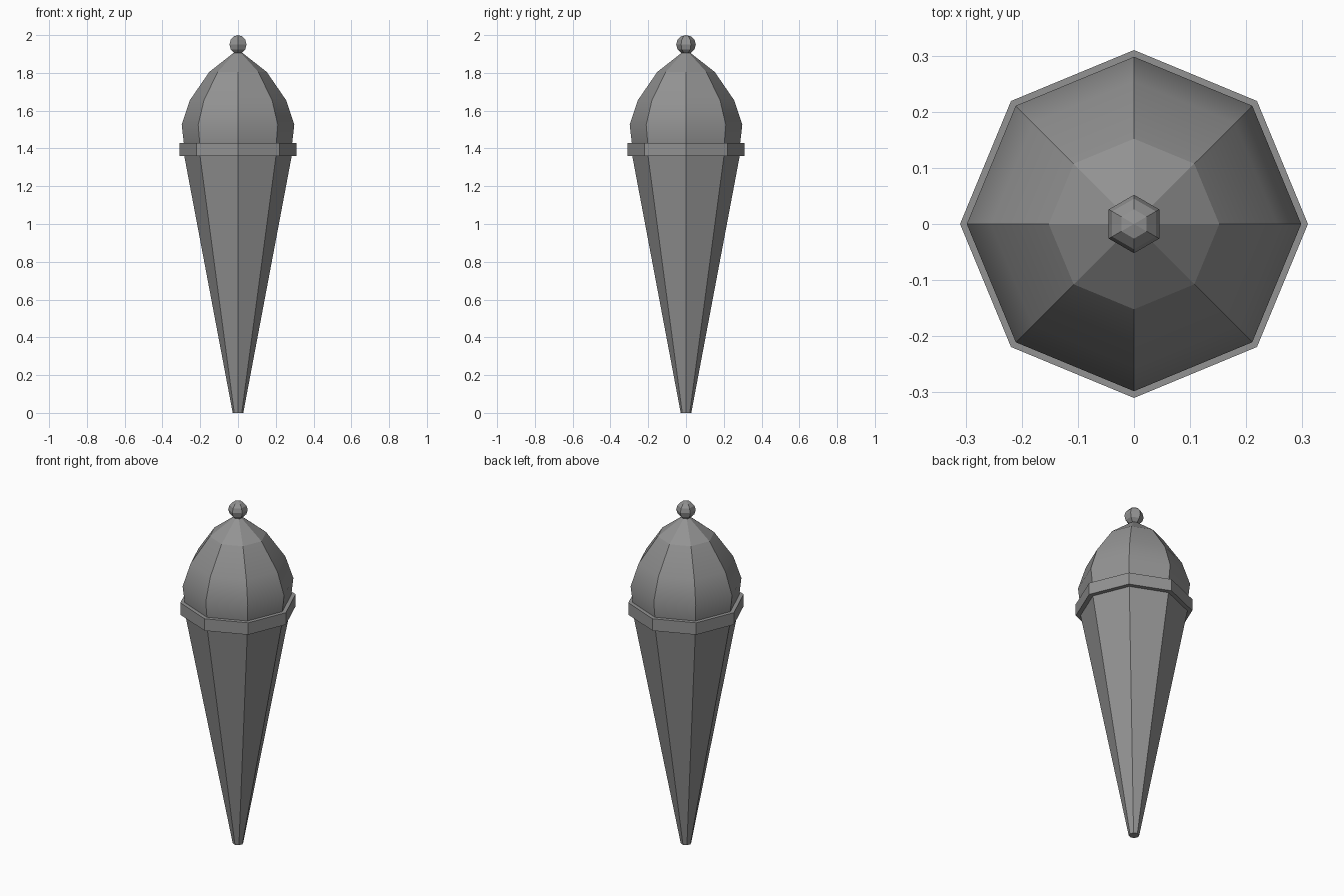
import bpy, bmesh
from math import sin, cos, pi

if "Cube" in bpy.data.objects:
    bpy.data.objects.remove(bpy.data.objects["Cube"])

# one dark grey for every part
grey = bpy.data.materials.new("dark_grey")
grey.diffuse_color = (0.29, 0.29, 0.29, 1)
grey.use_nodes = True
grey.node_tree.nodes["Principled BSDF"].inputs["Base Color"].default_value = grey.diffuse_color


def lathe(name, profile, sides, phase=0.0):
    """Turn a (radius, z) profile, bottom to top, into a closed faceted solid."""
    bm = bmesh.new()
    rings = []
    for r, z in profile:
        if r == 0:
            rings.append([bm.verts.new((0, 0, z))] * sides)
        else:
            rings.append([bm.verts.new((r * cos(phase + 2 * pi * i / sides),
                                        r * sin(phase + 2 * pi * i / sides), z))
                          for i in range(sides)])
    for low, high in zip(rings, rings[1:]):
        for i in range(sides):
            j = (i + 1) % sides
            corners = [low[i], low[j], high[j], high[i]]
            bm.faces.new(list(dict.fromkeys(corners)))
    # flat end caps where the profile does not close to a point
    if profile[0][0] > 0:
        bm.faces.new(rings[0][::-1])
    if profile[-1][0] > 0:
        bm.faces.new(rings[-1])
    mesh = bpy.data.meshes.new(name)
    bm.to_mesh(mesh)
    bm.free()
    mesh.materials.append(grey)
    obj = bpy.data.objects.new(name, mesh)
    bpy.context.collection.objects.link(obj)
    return obj


def smooth_panels(obj, sharp_heights):
    """Smooth up each panel, keeping ribs and the given rings sharp."""
    bm = bmesh.new()
    bm.from_mesh(obj.data)
    for face in bm.faces:
        face.smooth = True
    for edge in bm.edges:
        za, zb = (v.co.z for v in edge.verts)
        is_ring = abs(za - zb) < 1e-4
        edge.smooth = is_ring and all(abs(za - h) > 1e-3 for h in sharp_heights)
    bm.to_mesh(obj.data)
    bm.free()


# tapering eight-sided cone
lathe("cone", [(0.028, 0), (0.29, 1.39)], 8)

# band around the rim
lathe("rim_band", [(0.31, 1.36), (0.31, 1.43)], 8)

# domed scoop, with flat facets above the last ring
dome = lathe("dome", [(0.282, 1.39), (0.287, 1.43), (0.298, 1.525),
                      (0.255, 1.655), (0.152, 1.805), (0.018, 1.91)], 8)
smooth_panels(dome, [1.39, 1.805, 1.91])

# six-sided ball on top
ball_profile = [(0, 1.9)]
ball_profile += [(0.052 * sin(pi * k / 6), 1.95 - 0.05 * cos(pi * k / 6)) for k in range(1, 6)]
ball_profile += [(0, 2.0)]
lathe("top_ball", ball_profile, 6, pi / 2)
